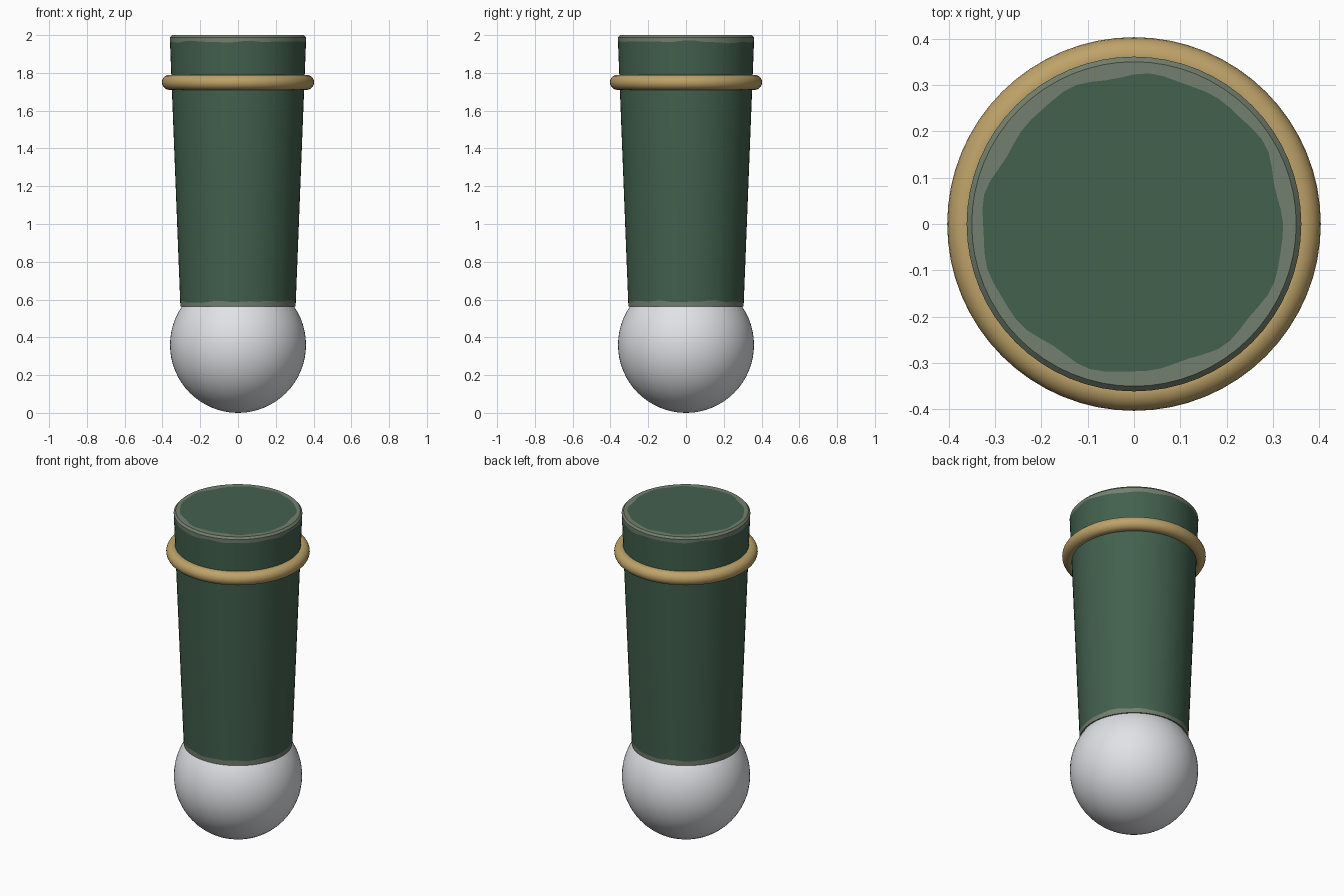
import bpy, bmesh, math, random

if "Cube" in bpy.data.objects:
    bpy.data.objects.remove(bpy.data.objects["Cube"])

random.seed(4)
SEG = 64


def material(name, rgb):
    m = bpy.data.materials.new(name)
    m.diffuse_color = (*rgb, 1)
    m.use_nodes = True
    m.node_tree.nodes["Principled BSDF"].inputs["Base Color"].default_value = m.diffuse_color
    return m


green = material("dark green", (0.055, 0.119, 0.076))
worn = material("worn grey green", (0.171, 0.216, 0.156))
gold = material("dull gold", (0.515, 0.362, 0.141))
white = material("pale white", (0.753, 0.76, 0.79))


def finish(obj, name, mat):
    obj.name = name
    obj.data.materials.append(mat)
    bpy.ops.object.shade_smooth_by_angle(angle=math.radians(30))


# Ball at the foot
bpy.ops.mesh.primitive_uv_sphere_add(segments=SEG, ring_count=32, radius=0.36, location=(0, 0, 0.36))
finish(bpy.context.object, "ball", white)

# Ring round the upper sleeve
bpy.ops.mesh.primitive_torus_add(major_segments=SEG, minor_segments=20, major_radius=0.363,
                                 minor_radius=0.04, location=(0, 0, 1.75))
finish(bpy.context.object, "ring", gold)


def wobble():
    """Smooth uneven edge, in the range -1 to 1, as a function of angle."""
    waves = [(k, random.uniform(0, math.tau)) for k in (2, 3, 5, 8, 13)]
    return lambda a: sum(math.sin(k * a + p) for k, p in waves) / len(waves)


# Tapered sleeve: radius, height, wobble in radius, wobble in height
BASE, TOP = (0.305, 0.562), (0.361, 1.988)


def wall(z):
    return BASE[0] + (TOP[0] - BASE[0]) * (z - BASE[1]) / (TOP[1] - BASE[1])


rows = [(*BASE, 0, 0), (wall(0.59), 0.59, 0, 0.01), (wall(1.965), 1.965, 0, 0.012),
        (*TOP, 0, 0), (0.35, 2.0, 0, 0), (0.322, 2.0, 0.016, 0)]
row_mats = [1, 0, 1, 1, 1]  # worn edges, green between

bm = bmesh.new()
loops = []
for r, z, dr, dz in rows:
    wave = wobble()
    loop = []
    for i in range(SEG):
        a = math.tau * i / SEG
        h = z + dz * wave(a)
        rad = (wall(h) if dz else r) + dr * wave(a)
        loop.append(bm.verts.new((rad * math.cos(a), rad * math.sin(a), h)))
    loops.append(loop)
for low, high, mat in zip(loops, loops[1:], row_mats):
    for i in range(SEG):
        j = (i + 1) % SEG
        bm.faces.new((low[i], low[j], high[j], high[i])).material_index = mat
bm.faces.new(loops[-1])
bm.faces.new(loops[0][::-1]).material_index = 1
mesh = bpy.data.meshes.new("sleeve")
bm.to_mesh(mesh)
bm.free()
sleeve = bpy.data.objects.new("sleeve", mesh)
bpy.context.collection.objects.link(sleeve)
bpy.ops.object.select_all(action='DESELECT')
sleeve.select_set(True)
bpy.context.view_layer.objects.active = sleeve
finish(sleeve, "sleeve", green)
mesh.materials.append(worn)
